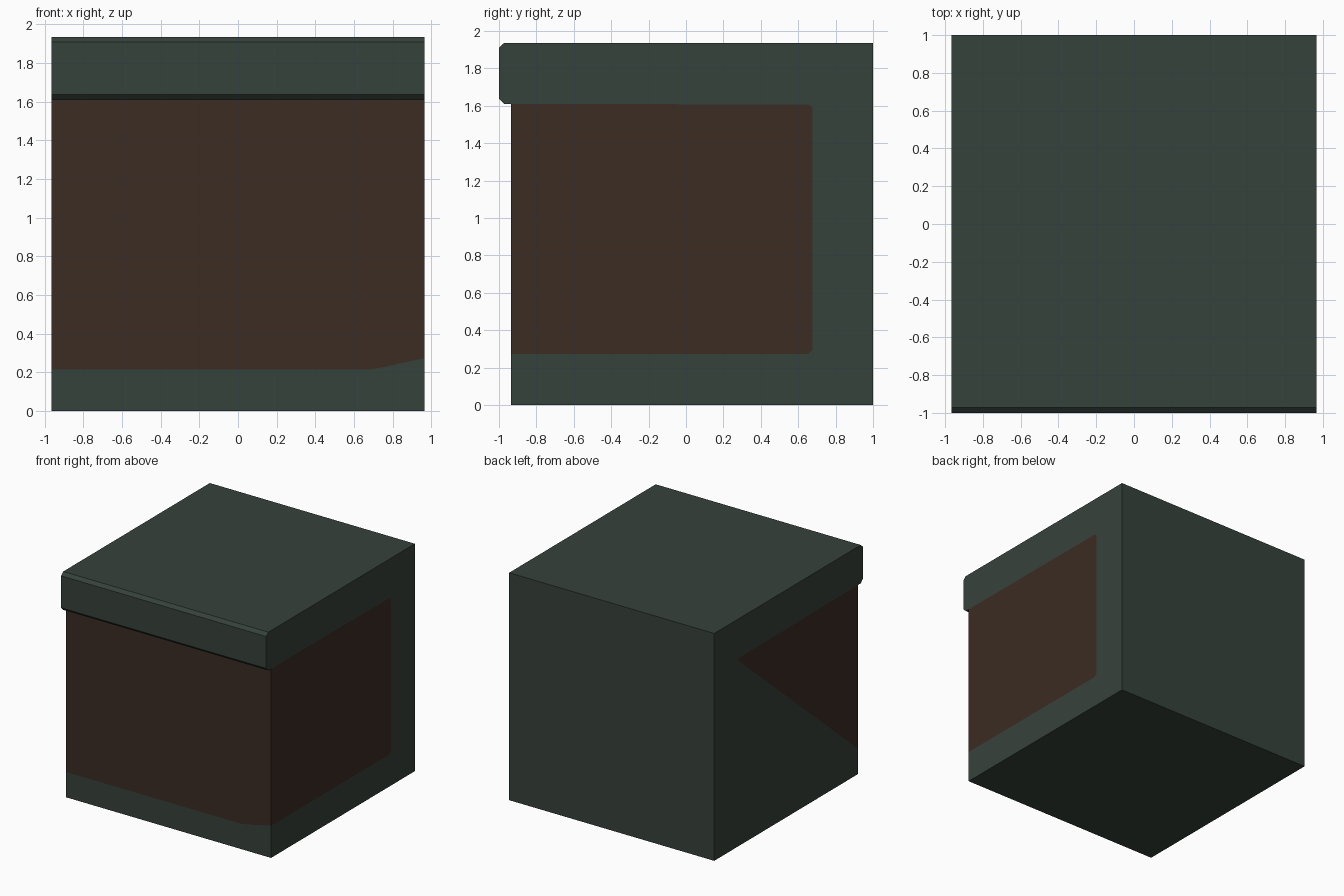
import bpy, bmesh

if "Cube" in bpy.data.objects:
    bpy.data.objects.remove(bpy.data.objects["Cube"])

W = 0.966                      # half width
FRONT, BACK, TOP, LIP = -0.935, 1.0, 1.936, 1.61


def material(name, rgb):
    m = bpy.data.materials.new(name)
    m.diffuse_color = (*rgb, 1)
    m.use_nodes = True
    m.node_tree.nodes["Principled BSDF"].inputs["Base Color"].default_value = m.diffuse_color
    return m


green = material("dark green", (0.037, 0.054, 0.044))
brown = material("dark brown", (0.045, 0.025, 0.017))

bm = bmesh.new()


def face(points, mat):
    f = bm.faces.new([bm.verts.new(p) for p in points])
    f.material_index = mat


# Side outline (y, z), from the lip's inner corner round to the front bottom
lip = [(FRONT, LIP), (-0.972, LIP), (-1, 1.638), (-1, 1.91), (-0.972, TOP)]
shell = lip + [(BACK, TOP), (BACK, 0), (FRONT, 0)]

# Swept shell: lip, top, back and underside
for (y0, z0), (y1, z1) in zip(shell, shell[1:]):
    face([(-W, y0, z0), (W, y0, z0), (W, y1, z1), (-W, y1, z1)], 0)

# Brown patch on each side, from its lower front corner to the lip's inner corner
right_patch = [(FRONT, 0.273), (0.655, 0.273), (0.677, 0.295),
               (0.677, 1.588), (0.655, LIP - 0.004), (FRONT, LIP)]
left_patch = [(FRONT, 0.215), (0.70, 1.60), (FRONT, LIP)]
for x, patch in ((W, right_patch), (-W, left_patch)):
    face([(x, y, z) for y, z in patch], 1)
    face([(x, y, z) for y, z in shell + patch[:-1]], 0)

# Front: brown above an uneven lower edge, green below
edge = [(-W, 0.215), (0.68, 0.215), (0.76, 0.228), (0.88, 0.255), (W, 0.273)]
for mat, z in ((1, LIP), (0, 0)):
    face([(x, FRONT, h) for x, h in edge] + [(W, FRONT, z), (-W, FRONT, z)], mat)

bmesh.ops.remove_doubles(bm, verts=bm.verts, dist=0.0005)
bmesh.ops.recalc_face_normals(bm, faces=bm.faces)
mesh = bpy.data.meshes.new("crate")
bm.to_mesh(mesh)
bm.free()
mesh.materials.append(green)
mesh.materials.append(brown)
crate = bpy.data.objects.new("crate", mesh)
bpy.context.collection.objects.link(crate)
